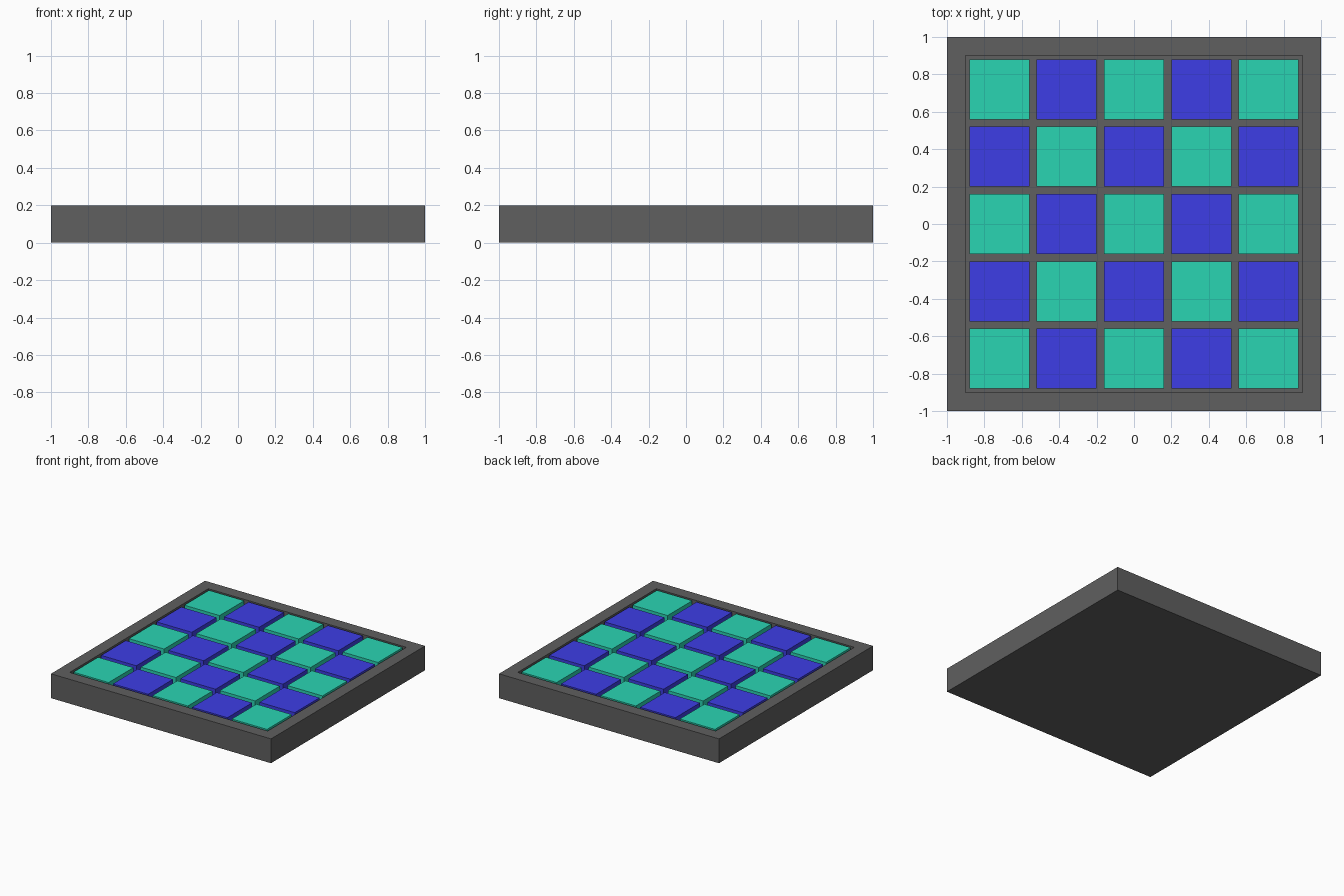
import bpy, bmesh
from mathutils import Vector

if "Cube" in bpy.data.objects:
    bpy.data.objects.remove(bpy.data.objects["Cube"])


def material(name, rgb):
    mat = bpy.data.materials.new(name)
    mat.diffuse_color = (*rgb, 1.0)
    mat.use_nodes = True
    mat.node_tree.nodes["Principled BSDF"].inputs["Base Color"].default_value = mat.diffuse_color
    return mat


def add_object(name, bm, mat):
    mesh = bpy.data.meshes.new(name)
    bm.to_mesh(mesh)
    bm.free()
    mesh.materials.append(mat)
    obj = bpy.data.objects.new(name, mesh)
    bpy.context.collection.objects.link(obj)
    return obj


def box(size, center):
    bm = bmesh.new()
    bmesh.ops.create_cube(bm, size=1.0)
    bmesh.ops.scale(bm, vec=Vector(size), verts=bm.verts)
    bmesh.ops.translate(bm, vec=Vector(center), verts=bm.verts)
    return bm


grey = material("dark_grey", (0.116, 0.116, 0.116))
teal = material("teal", (0.023, 0.66, 0.45))
blue = material("blue", (0.048, 0.048, 0.79))

HEIGHT, FLOOR, RIM = 0.2, 0.1, 0.1
TILE, PITCH = 0.32, 0.36

# Tray: square slab with a recessed top
tray = box((2, 2, HEIGHT), (0, 0, HEIGHT / 2))
top = max(tray.faces, key=lambda f: f.calc_center_median().z)
bmesh.ops.inset_individual(tray, faces=[top], thickness=RIM, use_even_offset=True)
well = bmesh.ops.extrude_discrete_faces(tray, faces=[top])["faces"][0]
bmesh.ops.translate(tray, vec=(0, 0, FLOOR - HEIGHT), verts=well.verts)
bmesh.ops.recalc_face_normals(tray, faces=tray.faces)
add_object("tray", tray, grey)

# Tiles: 5 x 5 checkerboard, flush with the rim
for row in range(5):
    for col in range(5):
        tile = box((TILE, TILE, HEIGHT - FLOOR),
                   ((col - 2) * PITCH, (row - 2) * PITCH, (HEIGHT + FLOOR) / 2))
        add_object(f"tile_{row + 1}_{col + 1}", tile,
                   teal if (row + col) % 2 == 0 else blue)
